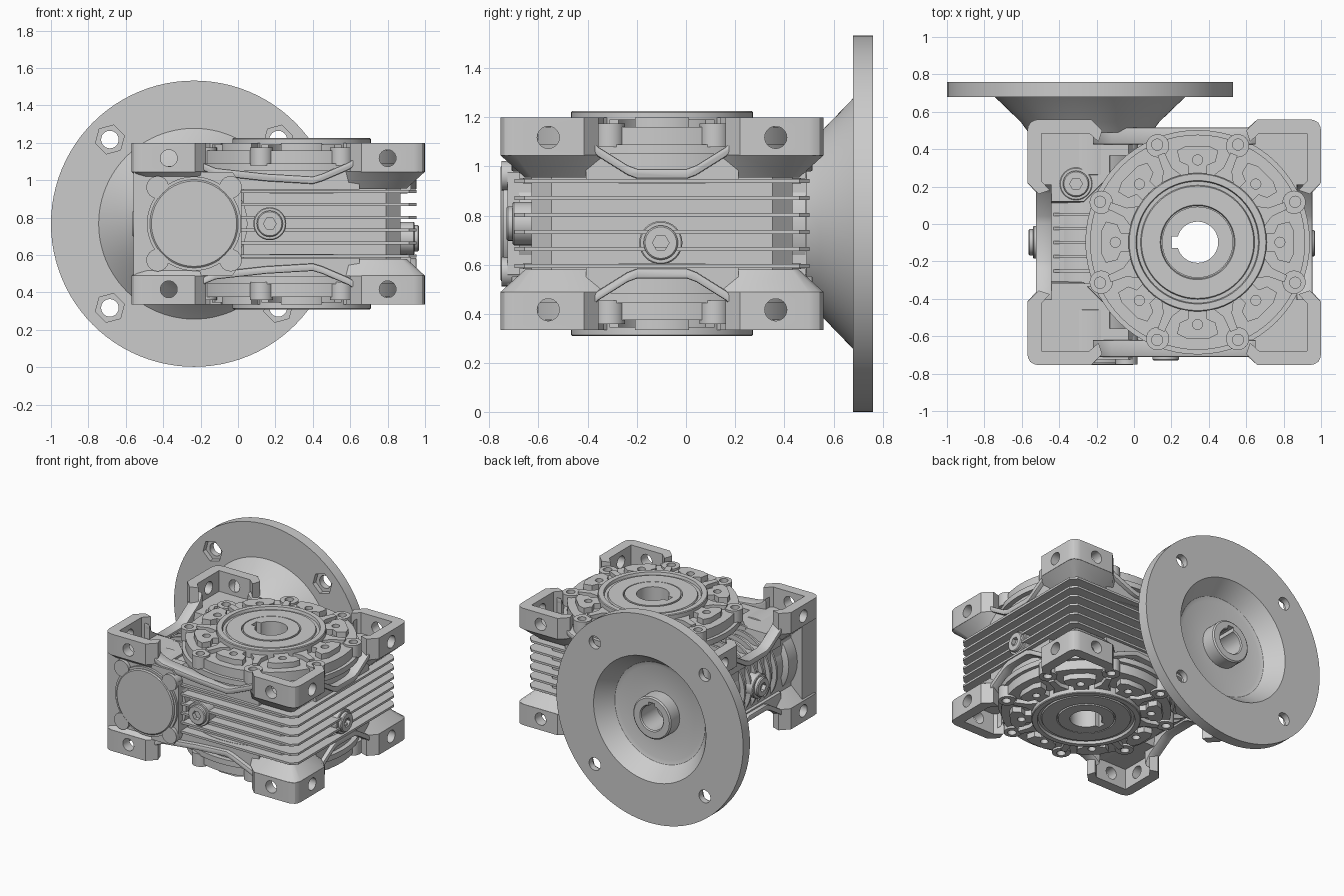
import bpy, bmesh
from math import sin, cos, pi, radians

if "Cube" in bpy.data.objects:
    bpy.data.objects.remove(bpy.data.objects["Cube"])

MX, MY, MZ = 0.215, -0.0975, 0.7675     # housing centre
GX, WX = 0.34, -0.235                   # output bore x, input shaft x
objs, cutters = [], []

def P(axis, p, q, h):
    return {'z': (p, q, h), 'y': (p, h, q), 'x': (h, p, q)}[axis]

def prism(bm, pts, axis, a, b, pts2=None):
    lo = [bm.verts.new(P(axis, *p, a)) for p in pts]
    hi = [bm.verts.new(P(axis, *p, b)) for p in (pts2 or pts)]
    n = len(pts)
    bm.faces.new(lo[::-1]); bm.faces.new(hi)
    for i in range(n):
        bm.faces.new((lo[i], lo[(i + 1) % n], hi[(i + 1) % n], hi[i]))

def circle(cx, cy, r, n=48, a0=0.0):
    return [(cx + r * cos(a0 + 2 * pi * i / n), cy + r * sin(a0 + 2 * pi * i / n)) for i in range(n)]

def rect(x0, x1, y0, y1, c=0.0):
    if not c:
        return [(x0, y0), (x1, y0), (x1, y1), (x0, y1)]
    return [(x0 + c, y0), (x1 - c, y0), (x1, y0 + c), (x1, y1 - c),
            (x1 - c, y1), (x0 + c, y1), (x0, y1 - c), (x0, y0 + c)]

def lathe(bm, prof, axis, c, n=64):
    # closed (radius, height) profile turned about an axis
    rings = [[bm.verts.new(P(axis, *p, h)) for p in circle(*c, r, n)] if r else
             [bm.verts.new(P(axis, *c, h))] for r, h in prof]
    for k in range(len(rings)):
        A, B = rings[k], rings[(k + 1) % len(rings)]
        if len(A) == len(B) == 1:
            continue
        for i in range(n):
            j = (i + 1) % n
            f = [A[i % len(A)], A[j % len(A)], B[j % len(B)], B[i % len(B)]]
            bm.faces.new(list(dict.fromkeys(f)))

def make(name, bm, cutter=False):
    bmesh.ops.recalc_face_normals(bm, faces=bm.faces)
    me = bpy.data.meshes.new(name)
    bm.to_mesh(me); bm.free()
    o = bpy.data.objects.new(name, me)
    bpy.context.collection.objects.link(o)
    o.hide_render = cutter
    (cutters if cutter else objs).append(o)
    return o

def solid(name, *prisms, cutter=False):
    bm = bmesh.new()
    for p in prisms:
        prism(bm, *p)
    return make(name, bm, cutter)

def turned(name, axis, c, *profs, n=64):
    bm = bmesh.new()
    for p in profs:
        lathe(bm, p, axis, c, n)
    return make(name, bm)

def ring(r0, r1, a, b):
    return [(r0, a), (r1, a), (r1, b), (r0, b)]

def cut(o, *cs):
    for c in cs:
        m = o.modifiers.new('cut', 'BOOLEAN')
        m.operation, m.solver, m.object = 'DIFFERENCE', 'EXACT', c
    return o

centre = bpy.data.objects.new('mirror_centre', None)
centre.location = (MX, MY, MZ)
centre.hide_render = True
bpy.context.collection.objects.link(centre)
bpy.context.view_layer.update()
cutters.append(centre)

def mirror(o, axes):
    m = o.modifiers.new('mirror', 'MIRROR')
    m.use_axis = ['x' in axes, 'y' in axes, 'z' in axes]
    m.mirror_object, m.use_mirror_merge = centre, False
    return o

# housing core and cooling fins
bore_cut = solid('bore_cutter', (circle(GX, MY, 0.15), 'z', -1, 3), cutter=True)
cut(solid('housing_core', (rect(-0.05, 0.87, MY - 0.53, MY + 0.53, 0.08), 'z', 0.56, 2 * MZ - 0.56)), bore_cut)
cut(solid('cooling_fins', *[(rect(-0.02, 0.955, MY - 0.6, MY + 0.6, 0.04), 'z', MZ + k * 0.069 - 0.008,
    MZ + k * 0.069 + 0.008) for k in (-2.5, -1.5, -0.5, 0.5, 1.5, 2.5)]), bore_cut)

# corner feet: L-shaped walls with bolt holes, over tapered bases
def corner(pts):
    return [(1.0 - u, -0.755 + v) for u, v in pts]
wall = [(.40, .06), (.34, 0), (.06, 0), (.035, .006), (.015, .018), (.004, .038), (0, .06), (0, .34), (.06, .40),
        (.12, .38), (.075, .33), (.075, .075), (.33, .075), (.38, .12)]
foot = solid('foot_walls', (corner(wall), 'z', 1.045, 1.2))
mirror(cut(foot, solid('foot_hole_cutter', (circle(0.8, 1.118, 0.045, 24), 'y', -0.9, -0.6),
    (circle(-0.56, 1.118, 0.045, 24), 'x', 0.88, 1.1), cutter=True)), 'xyz')
base_hi = [(.44, .09), (.34, .0), (.06, 0), (.015, .018), (0, .06), (0, .34), (.09, .44), (.30, .44), (.44, .30)]
base_lo = [(.45, .12), (.34, .10), (.13, .10), (.11, .11), (.10, .13), (.10, .34), (.12, .45), (.30, .45), (.45, .30)]
mirror(solid('foot_bases', (corner(base_lo), 'z', 0.955, 1.046, corner(base_hi))), 'xyz')

# sagging lips between the feet, with thin webs under them
def lip(name, line, axis, h0, h1, zlow, axes):
    t = 0.02
    band = [(p, z + t) for p, z in line] + [(p, z - t) for p, z in reversed(line)]
    web = line + [(line[-1][0], zlow), (line[0][0], zlow)]
    o = solid(name, (band, axis, h0, h1))
    m = o.modifiers.new('soften', 'BEVEL')
    m.width, m.segments = 0.008, 2
    mirror(o, axes)
    s = 1 if h1 > h0 else -1
    mirror(solid(name + '_web', (web, axis, h0, h1 - s * 0.03)), axes)
side = [(-.31, 1.14), (-.29, 1.09), (-.26, 1.06), (-.14, .985), (-.1, .97),
        (.1, .97), (.14, .985), (.26, 1.06), (.29, 1.09), (.31, 1.14)]
lip('side_lips', [(MY + p, z) for p, z in side], 'x', 0.87, 0.955, 0.94, 'xz')
front = [(-.22, 1.11), (-.18, 1.07), (-.12, 1.045), (.15, 1.015), (.4, 1.0), (.45, 1.015), (.59, 1.075), (.63, 1.10), (.65, 1.14)]
lip('front_lips', front, 'y', -0.62, -0.71, 0.95, 'yz')

# worm tube with bearing blocks, collars, ribs and lugs
turned('worm_tube', 'y', (WX, MZ), [(0, -0.70), (0.25, -0.70), (0.25, 0.5), (0, 0.5)])
mirror(turned('bearing_collars', 'y', (WX, MZ), [(0, -0.68), (0.285, -0.68), (0.285, -0.46), (0.25, -0.44), (0, -0.44)]), 'y')
turned('worm_ribs', 'y', (WX, MZ), *[ring(0.2, 0.285, y - 0.008, y + 0.008)
       for y in [-0.325 + 0.075 * i for i in range(6)]])
block = [(-.56, .49), (-.03, .49), (.02, .56), (.02, .975), (-.03, 1.045), (-.56, 1.045)]
mirror(solid('bearing_blocks', (block, 'y', -0.725, -0.56)), 'y')
mirror(solid('bearing_lugs', *[(circle(WX + sx * 0.195, MZ + sz * 0.195, 0.06, 24), 'y', -0.75, -0.6)
       for sx in (-1, 1) for sz in (-1, 1)]), 'y')
mirror(solid('bearing_face', (circle(WX, MZ, 0.252, 64), 'y', -0.742, -0.6)), 'y')
turned('bearing_cap', 'y', (WX, MZ), [(0, -0.755), (0.228, -0.755), (0.236, -0.748), (0.236, -0.7), (0, -0.7)])
solid('left_wall', (rect(MY - 0.5, MY + 0.5, 0.56, 0.975), 'x', -0.47, -0.3))

# output covers, top and bottom
cg = (GX, MY)
def polar(r, a, du=0.0):
    return (GX + r * cos(a) - du * sin(a), MY + r * sin(a) + du * cos(a))
A8 = [pi / 4 * i for i in range(8)]
B8 = [a + pi / 8 for a in A8]
screw_cut = solid('screw_cutter', *[(circle(*polar(0.565, a), 0.03, 16), 'z', 1.13, 1.4) for a in B8],
                  *[(circle(*polar(0.44, a), 0.027, 16), 'z', 1.15, 1.4) for a in A8], cutter=True)
mirror(turned('gear_housing_rim', 'z', cg, ring(0.15, 0.565, 0.93, 1.085), ring(0.15, 0.6, 1.05, 1.09)), 'z')
mirror(cut(turned('cover_plate', 'z', cg, ring(0.16, 0.575, 1.085, 1.16)), screw_cut), 'z')
mirror(cut(solid('cover_lobes', *[(circle(*polar(0.558, a), 0.062, 24), 'z', 1.08, 1.175) for a in B8]), screw_cut), 'z')
pad = [(.36, -.05), (.41, -.05), (.43, -.095), (.49, -.11), (.515, -.06),
       (.515, .06), (.49, .11), (.43, .095), (.41, .05), (.36, .05)]
mirror(cut(solid('cover_pads', *[([polar(r, a, d) for r, d in pad], 'z', 1.14, 1.2) for a in A8]), screw_cut), 'z')
rib = [(.36, -.06), (.42, -.025), (.51, -.02), (.51, .02), (.42, .025), (.36, .06)]
mirror(solid('cover_ribs', *[([polar(r, a, d) for r, d in rib], 'z', 1.14, 1.19) for a in B8]), 'z')
mirror(turned('cover_hub', 'z', cg, [(.19, 1.1), (.37, 1.1), (.37, 1.22), (.365, 1.225), (.33, 1.225),
       (.325, 1.205), (.305, 1.205), (.30, 1.215), (.20, 1.215), (.195, 1.2), (.19, 1.2)]), 'z')

# hollow output shaft with keyway
key_cut = solid('output_key_cutter', (rect(0.2, 0.3, MY - 0.03, MY + 0.03), 'z', 0, 2), cutter=True)
cut(turned('output_shaft', 'z', cg, ring(0.11, 0.19, 2 * MZ - 1.218, 1.218)), key_cut)

# motor flange with recess, hub, keyway and bolt holes
flange = turned('motor_flange', 'y', (WX, MZ),
    [(0, .5), (.09, .5), (.09, .73), (.097, .738), (.145, .738), (.155, .73), (.155, .63), (.34, .63), (.37, .64),
     (.46, .76), (.765, .76), (.765, .68), (.51, .68), (.37, .545), (.33, .49), (0, .49)], n=96)
holes = [(WX + sx * 0.45, MZ + sz * 0.45) for sx in (-1, 1) for sz in (-1, 1)]
cut(flange,
    solid('flange_hole_cutter', *[(circle(*h, 0.047, 24), 'y', 0.6, 0.9) for h in holes], cutter=True),
    solid('flange_nut_cutter', *[(circle(*h, 0.08, 6, pi / 12), 'y', 0.6, 0.715) for h in holes], cutter=True),
    solid('input_key_cutter', (rect(WX - 0.025, WX + 0.025, MZ, MZ + 0.115), 'y', 0.52, 0.8), cutter=True))

# oil plugs with hex sockets
def plug(name, axis, c, h0, h1):
    s = 1 if h1 > h0 else -1
    o = turned(name, axis, c, [(0, h0), (.088, h0), (.088, h1 - s * .03), (.083, h1 - s * .025),
               (.07, h1 - s * .025), (.07, h1 - s * .006), (.064, h1), (0, h1)], n=32)
    cut(o, solid(name + '_socket', (circle(*c, 0.034, 6), axis, h1 - s * .03, h1 + s * .05), cutter=True))
plug('front_plug', 'y', (0.17, MZ), -0.6, -0.73)
plug('right_plug', 'x', (MY - 0.005, 0.69), 0.85, 0.968)
plug('left_plug', 'x', (MY, MZ), -0.44, -0.565)
plug('top_plug', 'z', (-0.31, 0.215), 0.9, 1.075)

# freeze modifiers, drop helpers, shade by angle
bpy.context.view_layer.update()
dg = bpy.context.evaluated_depsgraph_get()
final = [(o, bpy.data.meshes.new_from_object(o.evaluated_get(dg))) for o in objs]
for o, me in final:
    o.modifiers.clear()
    o.data = me
    for p in me.polygons:
        p.use_smooth = True
    me.set_sharp_from_angle(angle=radians(30))
for c in cutters:
    bpy.data.objects.remove(c)
